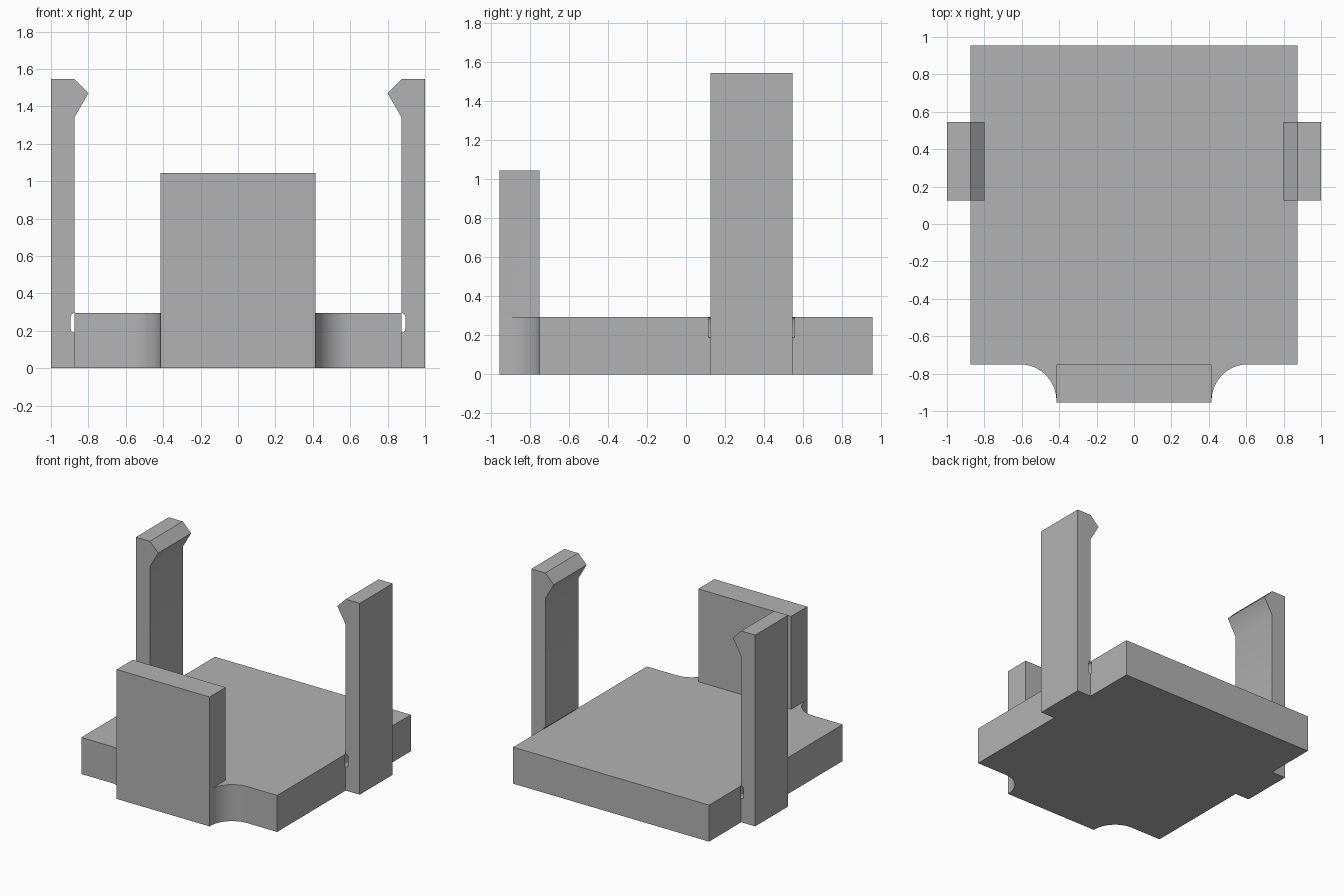
import bpy, bmesh, math
from mathutils import Vector

cube = bpy.data.objects.get("Cube")
if cube:
    bpy.data.objects.remove(cube, do_unlink=True)

grey = bpy.data.materials.new("plain grey")
grey.use_nodes = True
colour = (0.45, 0.45, 0.45, 1)
grey.diffuse_color = colour
grey.node_tree.nodes["Principled BSDF"].inputs["Base Color"].default_value = colour


def prism(name, outline, direction):
    """Extrude a closed 3D outline along a direction."""
    bm = bmesh.new()
    face = bm.faces.new([bm.verts.new(p) for p in outline])
    out = bmesh.ops.extrude_face_region(bm, geom=[face])["geom"]
    bmesh.ops.translate(bm, vec=Vector(direction),
                        verts=[v for v in out if isinstance(v, bmesh.types.BMVert)])
    bmesh.ops.recalc_face_normals(bm, faces=bm.faces[:])
    mesh = bpy.data.meshes.new(name)
    bm.to_mesh(mesh)
    bm.free()
    mesh.materials.append(grey)
    obj = bpy.data.objects.new(name, mesh)
    bpy.context.collection.objects.link(obj)
    return obj


def arc(cx, cy, r, start, end, steps):
    angles = [math.radians(start + (end - start) * i / steps) for i in range(steps + 1)]
    return [(cx + r * math.cos(a), cy + r * math.sin(a)) for a in angles]


def combine(target, tool, operation):
    mod = target.modifiers.new(tool.name, "BOOLEAN")
    mod.operation = operation
    mod.solver = "EXACT"
    mod.object = tool
    bpy.context.view_layer.objects.active = target
    bpy.ops.object.modifier_apply(modifier=mod.name)
    bpy.data.objects.remove(tool, do_unlink=True)


# Base plate with concave fillets running out to the front wall
right_side = [(0.415, -0.955)] + arc(0.61, -0.945, 0.195, 180, 90, 16) \
    + [(0.875, -0.75), (0.875, 0.955)]
left_side = [(-x, y) for x, y in reversed(right_side)]
base = prism("base_with_clips", [(x, y, 0) for x, y in right_side + left_side], (0, 0, 0.295))

# Front wall
wall = prism("front_wall", [(x, y, 0) for x, y in
             [(-0.415, -0.955), (0.415, -0.955), (0.415, -0.75), (-0.415, -0.75)]],
             (0, 0, 1.045))
combine(base, wall, "UNION")

# Side clips with hooked tips, rooted in the base
clip_profile = [(0.8, 0), (1, 0), (1, 1.545), (0.875, 1.545), (0.8, 1.47),
                (0.875, 1.34), (0.875, 0.15), (0.8, 0.15)]
r = 0.02
slot_profile = [p for cx, cz, a in [(0.875, 0.275, 0), (0.873, 0.275, 90),
                                    (0.873, 0.21, 180), (0.875, 0.21, 270)]
                for p in arc(cx, cz, r, a, a + 90, 4)]
# Open the slot upward on the base side only
slot_profile += []
for side, label in ((1, "left"), (-1, "right")):
    clip = prism(label + "_clip", [(side * x, 0.125, z) for x, z in clip_profile], (0, 0.42, 0))
    combine(base, clip, "UNION")
    # Relief slot at the foot of the clip
    slot = prism(label + "_slot", [(side * x, 0.115, z) for x, z in slot_profile], (0, 0.44, 0))
    combine(base, slot, "DIFFERENCE")

# Smooth the fillets and keep the corners sharp
bpy.ops.object.select_all(action="DESELECT")
base.select_set(True)
bpy.context.view_layer.objects.active = base
bpy.ops.object.shade_smooth_by_angle(angle=math.radians(30))
